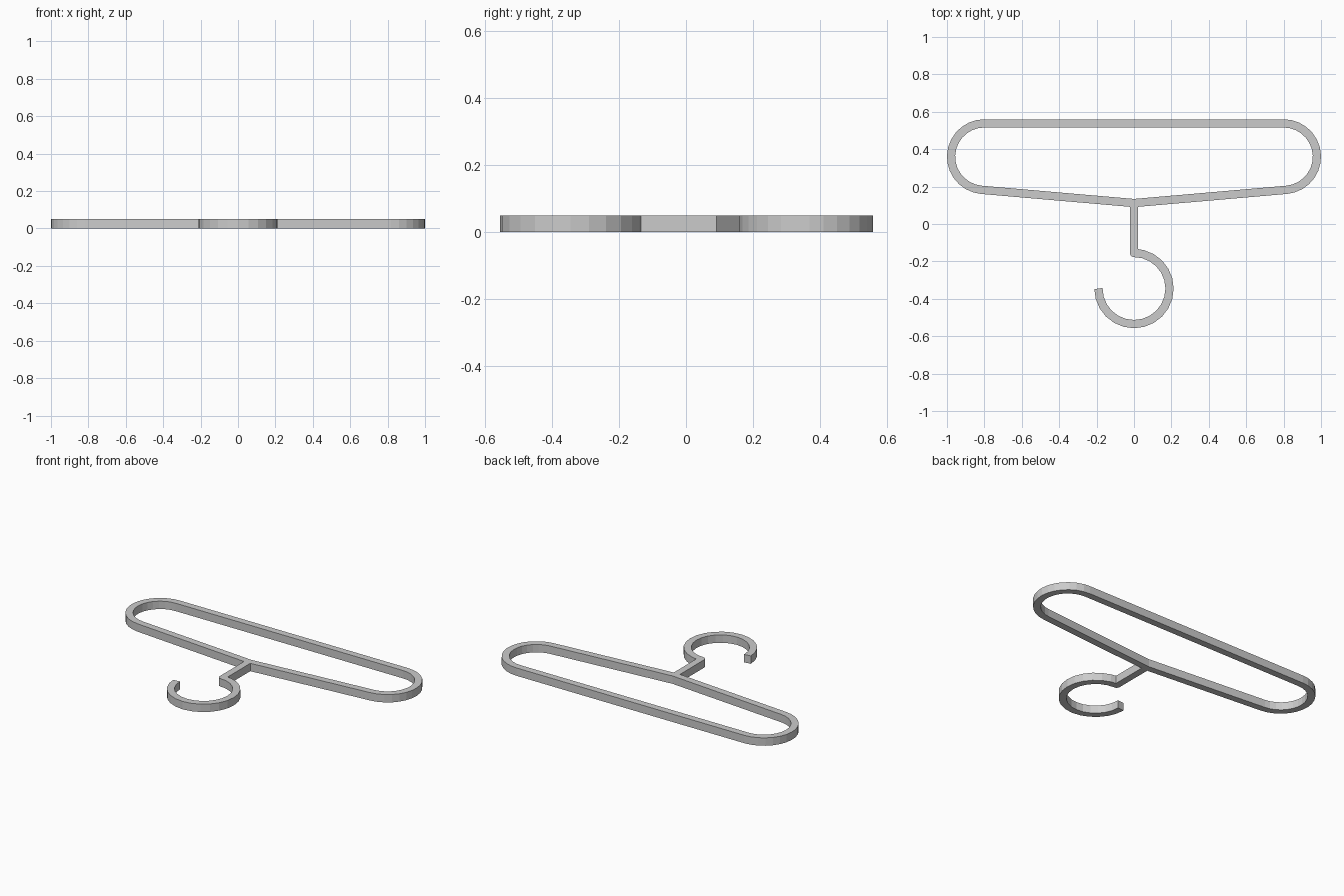
import bpy, bmesh
from math import cos, sin, radians, sqrt
from mathutils import Vector

if "Cube" in bpy.data.objects:
    bpy.data.objects.remove(bpy.data.objects["Cube"])

H = 0.05      # thickness in z
W = 0.022     # half width of the bar


def ribbon(name, pairs, closed):
    """Solid flat bar from matching (outer, inner) edge points."""
    bm = bmesh.new()
    rings = []
    for a, b in pairs:
        rings.append([bm.verts.new((p[0], p[1], z))
                      for p, z in ((a, 0), (b, 0), (b, H), (a, H))])
    n = len(rings)
    for i in range(n if closed else n - 1):
        r, s = rings[i], rings[(i + 1) % n]
        for k in range(4):
            m = (k + 1) % 4
            bm.faces.new((r[k], r[m], s[m], s[k]))
    if not closed:
        bm.faces.new(rings[0])
        bm.faces.new(rings[-1][::-1])
    bmesh.ops.remove_doubles(bm, verts=bm.verts, dist=1e-5)
    bmesh.ops.recalc_face_normals(bm, faces=bm.faces)
    me = bpy.data.meshes.new(name)
    bm.to_mesh(me)
    bm.free()
    ob = bpy.data.objects.new(name, me)
    bpy.context.collection.objects.link(ob)


def polar(cx, cy, r, deg):
    return (cx + r * cos(radians(deg)), cy + r * sin(radians(deg)))


# Hanger frame: rounded ends, straight top bar, shoulders meeting in a shallow V
ex, ey, er, n = 0.80, 0.36, 0.178, 14
right = [(polar(ex, ey, er + W, a), polar(ex, ey, er - W, a))
         for a in (-85 + 175 * i / n for i in range(n + 1))]
left = [((-a[0], a[1]), (-b[0], b[1])) for a, b in reversed(right)]
apex = [((0, 0.09), (0, 0.134))]
ribbon("hanger_frame", apex + right + left, True)

# Stem and hook in one bar: straight neck, rounded elbow, three-quarter ring
cy, r, n = -0.345, 0.19, 18
notch = (W, cy + sqrt((r + W) ** 2 - W ** 2))
pairs = [((W, 0.095), (-W, 0.095))]
pairs += [(notch, polar(0, cy + r, W, 180 + 15 * i)) for i in range(7)]
pairs += [(polar(0, cy, r + W, 90 - 270 * i / n), polar(0, cy, r - W, 90 - 270 * i / n))
          for i in range(1, n)]
tip = 270 / n / 2
pairs.append((polar(-r, cy, W, 180 + tip), polar(-r, cy, W, tip)))
ribbon("hook", pairs, False)
